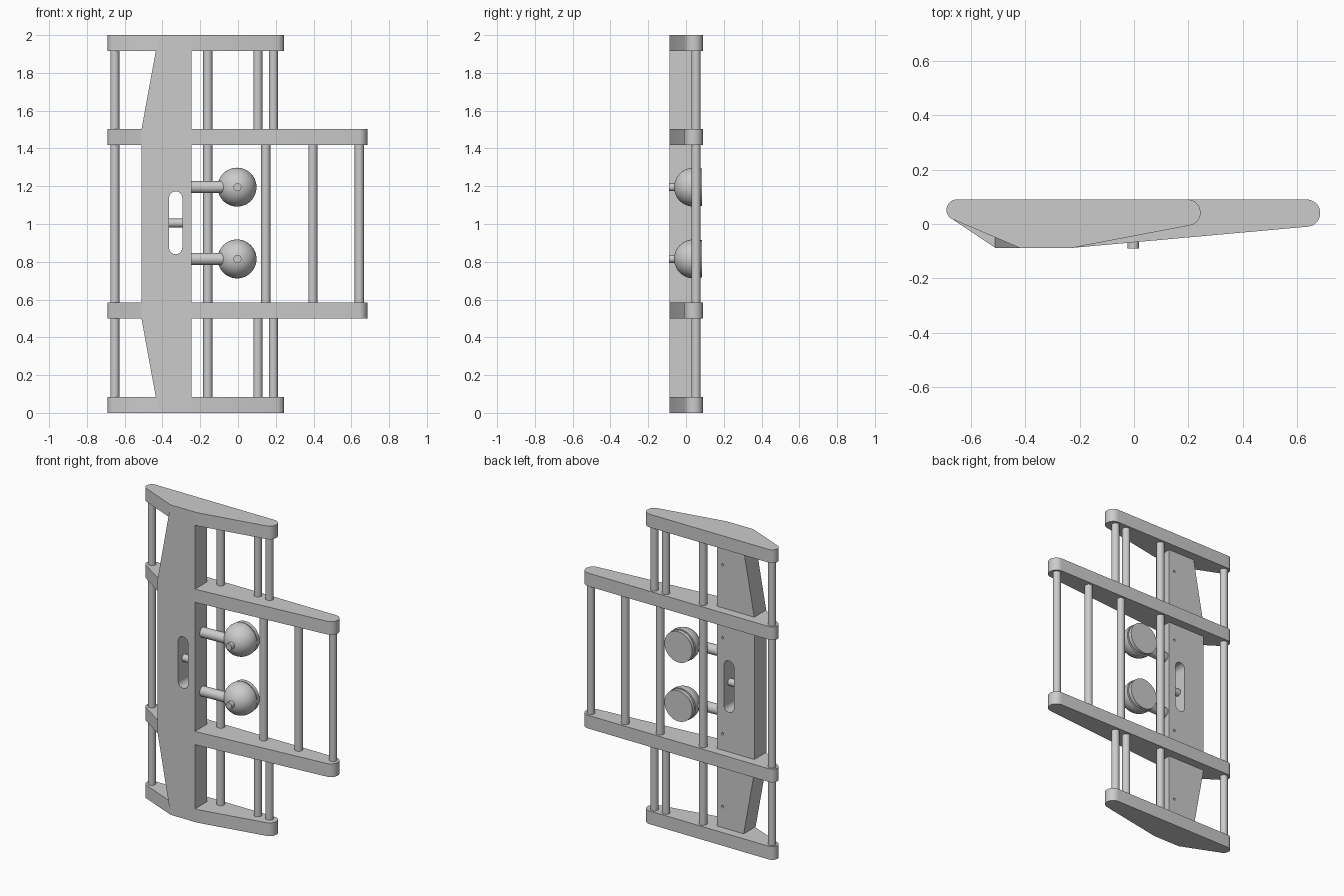
import bpy, bmesh
from math import cos, sin, radians, pi
from mathutils import Vector, Matrix

if "Cube" in bpy.data.objects:
    bpy.data.objects.remove(bpy.data.objects["Cube"])


def make(name, bm, smooth=True):
    bmesh.ops.recalc_face_normals(bm, faces=bm.faces)
    me = bpy.data.meshes.new(name)
    bm.to_mesh(me)
    bm.free()
    ob = bpy.data.objects.new(name, me)
    bpy.context.collection.objects.link(ob)
    if smooth:
        bpy.ops.object.select_all(action='DESELECT')
        ob.select_set(True)
        bpy.context.view_layer.objects.active = ob
        bpy.ops.object.shade_smooth_by_angle(angle=radians(30))
    return ob


def prism(name, pts, vec, smooth=True):
    """Extrude a closed 3D outline along a vector."""
    bm = bmesh.new()
    face = bm.faces.new([bm.verts.new(p) for p in pts])
    ext = bmesh.ops.extrude_face_region(bm, geom=[face], use_keep_orig=True)
    verts = [g for g in ext['geom'] if isinstance(g, bmesh.types.BMVert)]
    bmesh.ops.translate(bm, verts=verts, vec=Vector(vec))
    return make(name, bm, smooth)


def rod(name, a, b, r, seg=32):
    a, b = Vector(a), Vector(b)
    d = b - a
    bm = bmesh.new()
    mat = Matrix.Translation((a + b) / 2) @ d.to_track_quat('Z', 'Y').to_matrix().to_4x4()
    bmesh.ops.create_cone(bm, cap_ends=True, segments=seg, radius1=r, radius2=r,
                          depth=d.length, matrix=mat)
    return make(name, bm)


def arc(cx, cy, r, a0, a1, n=16):
    return [(cx + r * cos(radians(a0 + (a1 - a0) * i / n)),
             cy + r * sin(radians(a0 + (a1 - a0) * i / n))) for i in range(n + 1)]


def cut(ob, cutter):
    mod = ob.modifiers.new("cut", 'BOOLEAN')
    mod.operation, mod.object, mod.solver = 'DIFFERENCE', cutter, 'EXACT'
    bpy.context.view_layer.objects.active = ob
    bpy.ops.object.modifier_apply(modifier=mod.name)
    bpy.data.objects.remove(cutter, do_unlink=True)


FRONT = -0.088

# four horizontal plates: short outer pair, long inner pair
short = (arc(-0.652, 0.052, 0.038, 90, 243) + [(-0.42, FRONT), (-0.23, FRONT)]
         + arc(0.197, 0.042, 0.048, -80, 90))
long_ = (arc(-0.652, 0.052, 0.038, 90, 229) + [(-0.51, FRONT), (-0.23, FRONT)]
         + arc(0.635, 0.04, 0.05, -85, 90))
for name, outline, z in (("bottom_plate", short, 0), ("lower_plate", long_, 0.5),
                         ("upper_plate", long_, 1.418), ("top_plate", short, 1.915)):
    prism(name, [(x, y, z) for x, y in outline], (0, 0, 0.085))

# upright body with tapered ends
body = prism("upright_body", [(x, FRONT - 0.0005, z) for x, z in (
    (-0.42, 0.001), (-0.245, 0.001), (-0.245, 1.999), (-0.42, 1.999),
    (-0.511, 1.5), (-0.511, 0.5))], (0, 0.122, 0), smooth=False)

# hand slot and small screw holes in the back
slot = arc(-0.33, 1.138, 0.035, 0, 180) + arc(-0.33, 0.875, 0.035, 180, 360)
cut(body, prism("slot_cutter", [(x, -0.2, z) for x, z in slot], (0, 0.4, 0)))
for z in (0.22, 0.69, 1.31, 1.78):
    cut(body, rod("hole_cutter", (-0.285, 0.01, z), (-0.285, 0.1, z), 0.008, 16))
bpy.ops.object.select_all(action='DESELECT')
body.select_set(True)
bpy.context.view_layer.objects.active = body
bpy.ops.object.shade_smooth_by_angle(angle=radians(25))
rod("slot_bar", (-0.38, -0.027, 1.005), (-0.28, -0.027, 1.005), 0.023)

# vertical rods between the plates
LOW, MID, HIGH = (0.08, 0.51), (0.58, 1.425), (1.495, 1.92)
for xs, spans in (((-0.652, -0.16), (LOW, MID, HIGH)),
                  ((0.105, 0.188), (LOW, HIGH)),
                  ((0.147, 0.396, 0.642), (MID,))):
    for x in xs:
        for z0, z1 in spans:
            rod("vertical_rod", (x, 0.053, z0), (x, 0.053, z1), 0.024)

# domed heads on arms, with a grooved rear disc and a front pin
profile = [(0.103 * sin(pi / 2 * i / 16), 0.04 - 0.103 * cos(pi / 2 * i / 16))
           for i in range(17)]
profile += [(0.102, 0.054), (0.088, 0.054), (0.088, 0.062),
            (0.099, 0.062), (0.099, 0.086), (0, 0.086)]
for label, z in (("lower", 0.815), ("upper", 1.195)):
    bm = bmesh.new()
    vs = [bm.verts.new((-0.005 + r, y, z)) for r, y in profile]
    edges = [bm.edges.new(p) for p in zip(vs, vs[1:])]
    bmesh.ops.spin(bm, geom=vs + edges, cent=(-0.005, 0, z), axis=(0, 1, 0),
                   angle=2 * pi, steps=48)
    bmesh.ops.remove_doubles(bm, verts=bm.verts, dist=1e-4)
    make(label + "_head", bm)
    rod(label + "_arm", (-0.26, -0.01, z), (-0.05, 0.0, z), 0.032)
    rod(label + "_pin", (-0.003, -0.09, z), (-0.003, -0.04, z), 0.021)
